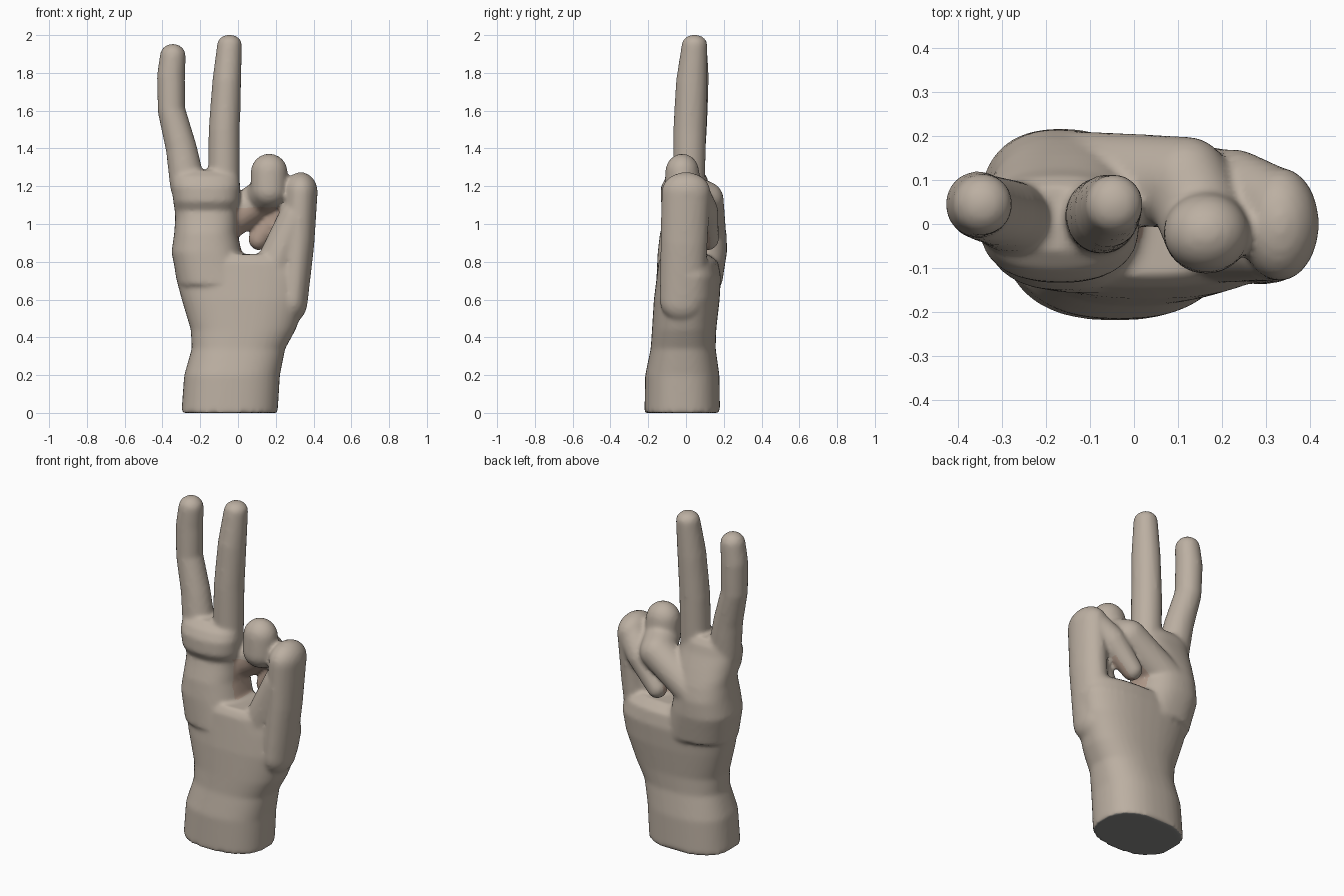
import bpy, bmesh, math
from mathutils import Vector

if "Cube" in bpy.data.objects:
    bpy.data.objects.remove(bpy.data.objects["Cube"])

bm = bmesh.new()


def loft(sections, n=40, power=2.4):
    """Closed skin through rounded sections given as (z, xmin, xmax, ymin, ymax)."""
    rings = []
    for z, x0, x1, y0, y1 in sections:
        ring = []
        for i in range(n):
            a = 2 * math.pi * i / n
            c, s = math.cos(a), math.sin(a)
            ux = math.copysign(abs(c) ** (2 / power), c)
            uy = math.copysign(abs(s) ** (2 / power), s)
            ring.append(bm.verts.new(((x0 + x1) / 2 + ux * (x1 - x0) / 2,
                                      (y0 + y1) / 2 + uy * (y1 - y0) / 2, z)))
        rings.append(ring)
    for a, b in zip(rings, rings[1:]):
        for i in range(n):
            j = (i + 1) % n
            bm.faces.new((a[i], a[j], b[j], b[i]))
    bm.faces.new(rings[0][::-1])
    bm.faces.new(rings[-1])


def limb(*blobs):
    """Chain of hulls between ellipsoids given as (x, y, z, rx, ry, rz)."""
    for pair in zip(blobs, blobs[1:]):
        part = bmesh.new()
        for x, y, z, rx, ry, rz in pair:
            made = bmesh.ops.create_icosphere(part, subdivisions=3, radius=1)["verts"]
            for v in made:
                v.co = Vector((x + v.co.x * rx, y + v.co.y * ry, z + v.co.z * rz))
        hull = bmesh.ops.convex_hull(part, input=part.verts[:])
        extra = {g for g in hull["geom_interior"] + hull["geom_unused"]
                 if isinstance(g, bmesh.types.BMVert)}
        bmesh.ops.delete(part, geom=list(extra), context='VERTS')
        bmesh.ops.recalc_face_normals(part, faces=part.faces[:])
        tmp = bpy.data.meshes.new("part")
        part.to_mesh(tmp)
        part.free()
        bm.from_mesh(tmp)
        bpy.data.meshes.remove(tmp)


# wrist and lower palm
loft([(0, -.30, .21, -.22, .18), (.2, -.285, .222, -.216, .177),
      (.34, -.245, .25, -.187, .157), (.44, -.25, .305, -.18, .16),
      (.6, -.298, .365, -.17, .178), (.72, -.33, .385, -.155, .185),
      (.8, -.34, .37, -.145, .17), (.84, -.33, .33, -.12, .12)])

# palm block below the two raised fingers, with the overhanging ridge
loft([(.68, -.318, .08, -.158, .19), (.85, -.352, .02, -.15, .217),
      (.95, -.338, -.002, -.138, .215), (1.03, -.332, -.002, -.115, .195),
      (1.07, -.335, .0, -.105, .18), (1.12, -.343, .01, -.135, .16),
      (1.2, -.352, .012, -.132, .125), (1.25, -.35, .005, -.105, .11),
      (1.285, -.34, -.01, -.06, .085)])

# raised fingers
limb((-.265, .01, 1.2, .095, .085, .09), (-.30, .025, 1.4, .083, .08, .08),
     (-.352, .04, 1.6, .073, .076, .08), (-.355, .045, 1.78, .075, .076, .08),
     (-.345, .045, 1.89, .069, .07, .065))
limb((-.075, .015, 1.2, .085, .085, .09), (-.073, .02, 1.5, .083, .088, .08),
     (-.06, .03, 1.75, .077, .084, .08), (-.045, .045, 1.95, .066, .068, .053))

# bent finger folded down over the back
limb((.165, -.02, 1.275, .098, .09, .098), (.165, -.015, 1.18, .1, .1, .095),
     (.12, .095, 1.13, .1, .105, .1), (-.14, .105, .955, .1, .108, .1))

# outer column, its knuckle and the curled tip
limb((.29, -.02, .6, .08, .12, .12), (.318, -.01, .9, .087, .125, .1),
     (.332, 0, 1.17, .09, .13, .105))
limb((.18, -.035, .74, .11, .1, .1), (.3, -.03, 1.03, .085, .1, .1))
limb((.33, .035, 1.16, .085, .09, .1), (.235, .09, 1.07, .075, .08, .08),
     (.11, .115, .92, .055, .06, .06))

# fuse all parts into one skin
mesh = bpy.data.meshes.new("hand_rough")
bm.to_mesh(mesh)
bm.free()
rough = bpy.data.objects.new("hand_rough", mesh)
bpy.context.collection.objects.link(rough)
remesh = rough.modifiers.new("fuse", 'REMESH')
remesh.mode = 'VOXEL'
remesh.voxel_size = .012
soften = rough.modifiers.new("soften", 'SMOOTH')
soften.factor = .5
soften.iterations = 7
deps = bpy.context.evaluated_depsgraph_get()
skin = bpy.data.meshes.new_from_object(rough.evaluated_get(deps))
bpy.data.objects.remove(rough)
hand = bpy.data.objects.new("hand", skin)
bpy.context.collection.objects.link(hand)

# colours: skin, reddish hollow, dark cut end
skin.materials.clear()
for name, col in (("skin", (.50, .43, .36, 1)), ("hollow", (.46, .34, .27, 1)),
                  ("cut_end", (.25, .25, .24, 1))):
    mat = bpy.data.materials.new(name)
    mat.diffuse_color = col
    mat.use_nodes = True
    mat.node_tree.nodes["Principled BSDF"].inputs["Base Color"].default_value = mat.diffuse_color
    skin.materials.append(mat)
for f in skin.polygons:
    c = f.center
    f.material_index = 0
    if f.normal.z < -.7 and c.z < .04:
        f.material_index = 2
    elif -.01 < c.x < .235 and .85 < c.z < 1.09 and -.04 < c.y < .13 and f.normal.y < .3:
        f.material_index = 1

bpy.context.view_layer.objects.active = hand
hand.select_set(True)
bpy.ops.object.shade_smooth_by_angle(angle=math.radians(50))
